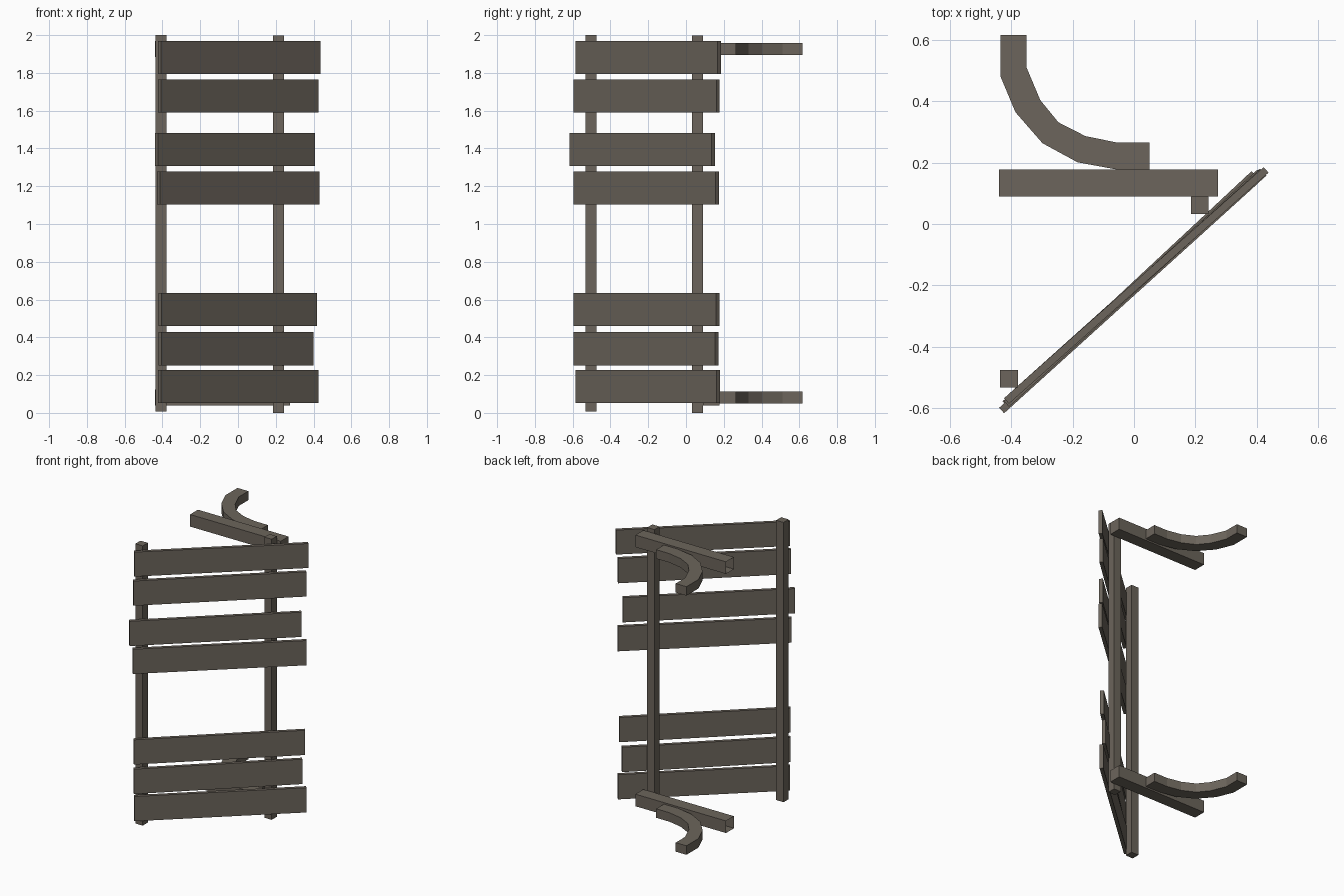
import bpy, bmesh, math
from mathutils import Matrix

if "Cube" in bpy.data.objects:
    bpy.data.objects.remove(bpy.data.objects["Cube"])

wood = bpy.data.materials.new("weathered grey wood")
wood.diffuse_color = (0.15, 0.13, 0.106, 1)
wood.use_nodes = True
wood.node_tree.nodes["Principled BSDF"].inputs["Base Color"].default_value = wood.diffuse_color


def finish(name, bm):
    bmesh.ops.recalc_face_normals(bm, faces=bm.faces)
    me = bpy.data.meshes.new(name)
    bm.to_mesh(me)
    bm.free()
    me.materials.append(wood)
    ob = bpy.data.objects.new(name, me)
    bpy.context.collection.objects.link(ob)
    return ob


def box(name, size, centre, angle=0.0, open_left=False):
    bm = bmesh.new()
    m = (Matrix.Translation(centre) @ Matrix.Rotation(angle, 4, 'Z')
         @ Matrix.Diagonal((*size, 1)))
    bmesh.ops.create_cube(bm, size=1, matrix=m)
    ob = finish(name, bm)
    if open_left:
        bm = bmesh.new()
        bm.from_mesh(ob.data)
        ends = [f for f in bm.faces if f.normal.x < -0.9]
        bmesh.ops.delete(bm, geom=ends, context='FACES_ONLY')
        bm.to_mesh(ob.data)
        bm.free()
    return ob


def span(name, x, y, z, **kw):
    ranges = (x, y, z)
    return box(name, [b - a for a, b in ranges], [(a + b) / 2 for a, b in ranges], **kw)


# Upright posts
span("left_post", (-0.436, -0.378), (-0.532, -0.475), (0.008, 2.0))
span("right_post", (0.186, 0.243), (0.032, 0.089), (0.0, 1.998))

# Diagonal slats: x range, y range, z range of each board
T = 0.024
slats = [
    (-0.423, 0.426, -0.585, 0.180, 0.052, 0.228),
    (-0.420, 0.399, -0.595, 0.172, 0.250, 0.427),
    (-0.420, 0.418, -0.595, 0.177, 0.460, 0.636),
    (-0.428, 0.431, -0.595, 0.175, 1.103, 1.279),
    (-0.439, 0.407, -0.616, 0.153, 1.307, 1.483),
    (-0.423, 0.426, -0.595, 0.178, 1.590, 1.766),
    (-0.423, 0.438, -0.585, 0.185, 1.794, 1.968),
]
for i, (x0, x1, y0, y1, z0, z1) in enumerate(slats):
    dx, dy = x1 - x0 - T * 0.67, y1 - y0 - T * 0.74
    box(f"slat_{i + 1}", (math.hypot(dx, dy), T, z1 - z0),
        ((x0 + x1) / 2, (y0 + y1) / 2, (z0 + z1) / 2), math.atan2(dy, dx))

# Horizontal rails and curved brackets, bottom and top
outer = [(-0.435, 0.616), (-0.435, 0.481), (-0.386, 0.364), (-0.298, 0.263),
         (-0.184, 0.201), (-0.054, 0.177), (0.05, 0.177)]
inner = [(-0.35, 0.616), (-0.35, 0.51), (-0.305, 0.403), (-0.246, 0.331),
         (-0.158, 0.286), (-0.054, 0.265), (0.05, 0.265)]
for level, z in (("lower", 0.082), ("upper", 1.927)):
    span(level + "_rail", (-0.44, 0.274), (0.089, 0.178), (z - 0.043, z + 0.043),
         open_left=True)
    bm = bmesh.new()
    rings = [[bm.verts.new((*p, z + h)) for p, h in
              ((o, -0.032), (n, -0.032), (n, 0.032), (o, 0.032))]
             for o, n in zip(outer, inner)]
    for a, b in zip(rings, rings[1:]):
        for k in range(4):
            j = (k + 1) % 4
            bm.faces.new((a[k], a[j], b[j], b[k]))
    bm.faces.new(rings[0])
    bm.faces.new(rings[-1])
    finish(level + "_curved_bracket", bm)
